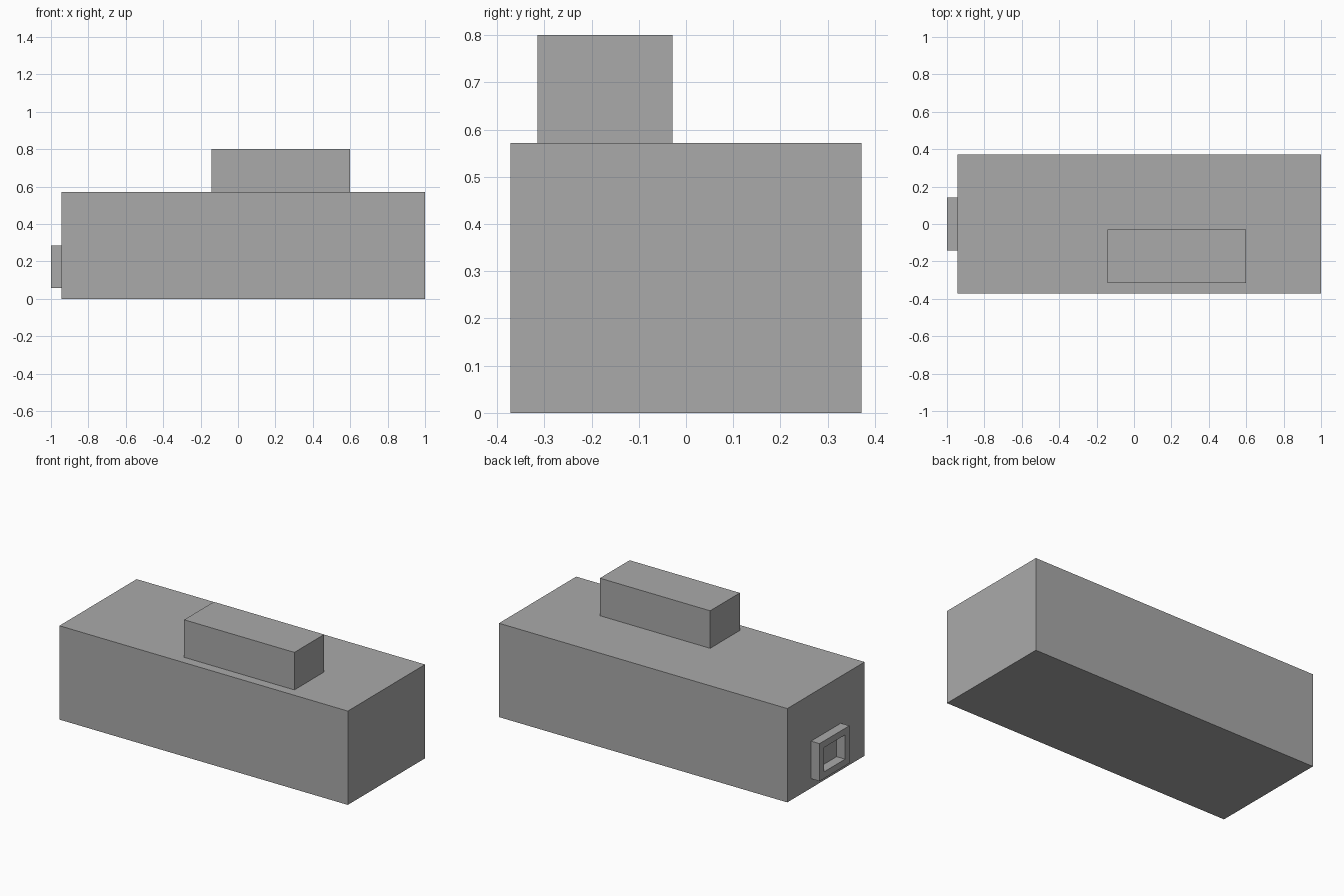
import bpy
import bmesh
from mathutils import Matrix, Vector

default_cube = bpy.data.objects.get("Cube")
if default_cube:
    bpy.data.objects.remove(default_cube, do_unlink=True)

UNIT = 1 / 35  # the design grid: the model is 70 units long

grey = bpy.data.materials.new("plain grey")
colour = (0.4, 0.4, 0.4, 1)
grey.diffuse_color = colour
grey.use_nodes = True
grey.node_tree.nodes["Principled BSDF"].inputs["Base Color"].default_value = colour


def box(name, low, high, shape=None):
    """Make a box between two corners in grid units, optionally reshaped."""
    low, high = Vector(low) * UNIT, Vector(high) * UNIT
    bm = bmesh.new()
    bmesh.ops.create_cube(bm, size=1, matrix=Matrix.Diagonal((*(high - low), 1)))
    if shape:
        shape(bm)
    mesh = bpy.data.meshes.new(name)
    bm.to_mesh(mesh)
    bm.free()
    mesh.materials.append(grey)
    obj = bpy.data.objects.new(name, mesh)
    obj.location = (low + high) / 2
    bpy.context.collection.objects.link(obj)
    return obj


def cut_opening(bm):
    """Sink a rectangular opening through the outer end face."""
    bm.normal_update()
    outer = min(bm.faces, key=lambda f: f.calc_center_median().x)
    inner = max(bm.faces, key=lambda f: f.calc_center_median().x)
    bmesh.ops.inset_individual(bm, faces=[outer], thickness=2 * UNIT)
    bmesh.ops.inset_individual(bm, faces=[outer], thickness=0, depth=-2 * UNIT)
    # The body closes the back of the frame
    bmesh.ops.delete(bm, geom=[outer, inner], context="FACES_ONLY")


# Main block
box("body", (-33, -13, 0), (35, 13, 20))

# Raised block, nearer the front
box("top_block", (-5, -11, 20), (21, -1, 28))

# Open rectangular frame on the right end
box("end_frame", (-35, -5, 2), (-33, 5, 10), cut_opening)
